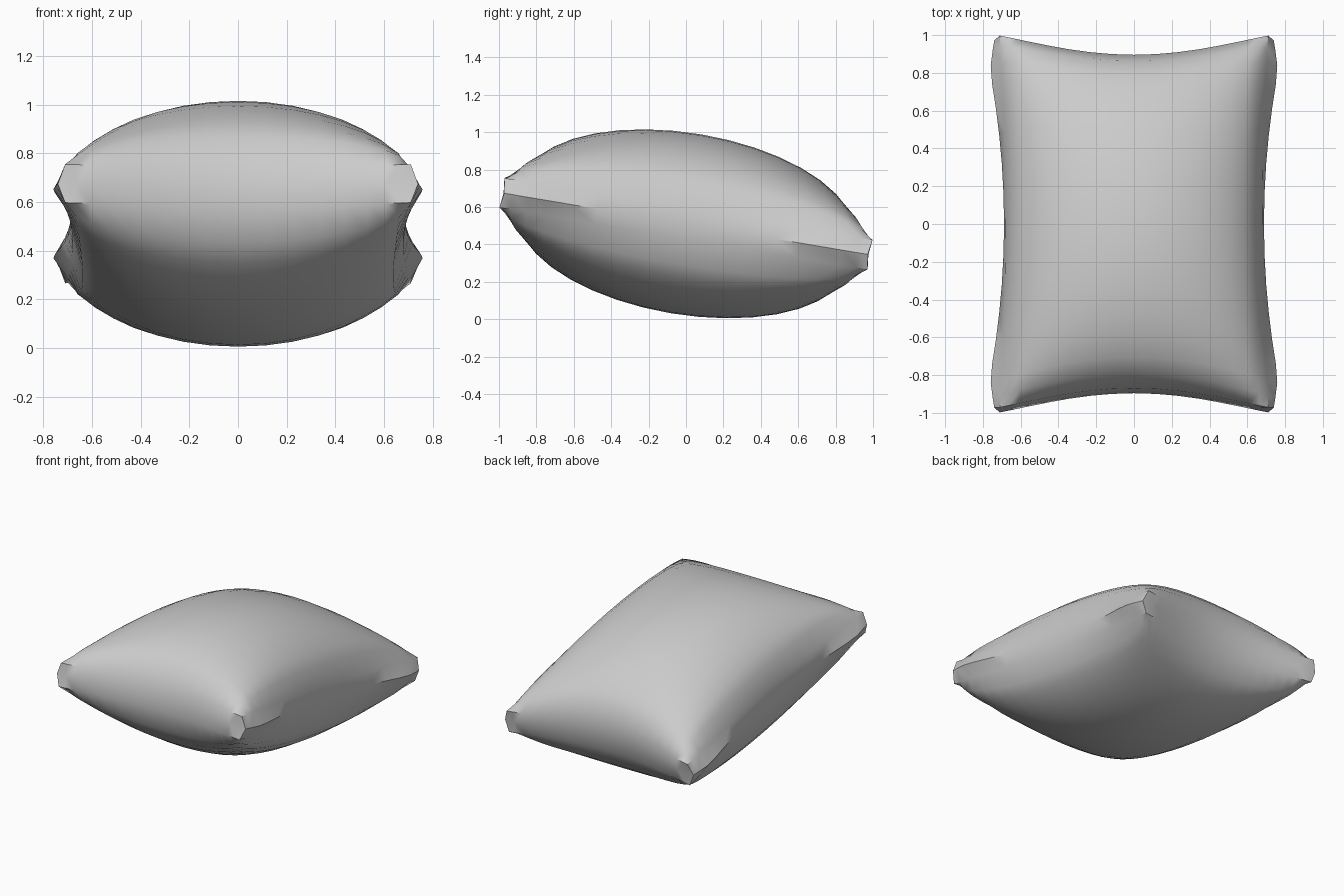
import bpy, bmesh
from math import sin, pi, sqrt, radians

if "Cube" in bpy.data.objects:
    bpy.data.objects.remove(bpy.data.objects["Cube"])

N = 16                      # divisions across the cushion
RIM, PUFF = 0.08, 0.405     # half height of edge band, extra loft in the middle


def param(k):
    # spacing that gets tighter towards the edges
    t = 2 * k / N - 1
    return 0.4 * t + 0.6 * sin(t * pi / 2)


def plan(u, v):
    # pinched rectangle with pulled-out corners
    x = u * (0.68 + 0.03 * v * v)
    y = v * (0.895 + 0.103 * u * u * (1.3 - 0.3 * u * u))
    return x, y


def bulge(v):
    # outward ridge on the long side bands, strongest just before the corners
    a = abs(v)
    return 0.008 + 0.055 * (a / 0.82) ** 2 if a < 0.82 else 0.063 - 0.033 * (a - 0.82) / 0.18


bm = bmesh.new()

# padded top and bottom faces
grids = {}
for side in (1, -1):
    g = {}
    for i in range(N + 1):
        for j in range(N + 1):
            u, v = param(i), param(j)
            x, y = plan(u, v)
            loft = sqrt(max(0, (1 - u * u) * (1 - v * v)))
            g[i, j] = bm.verts.new((x, y, side * (RIM + PUFF * loft)))
    for i in range(N):
        for j in range(N):
            bm.faces.new((g[i, j], g[i + 1, j], g[i + 1, j + 1], g[i, j + 1]))
    grids[side] = g

# edge band with a middle row
loop = [(i, 0) for i in range(N)] + [(N, j) for j in range(N)] \
    + [(i, N) for i in range(N, 0, -1)] + [(0, j) for j in range(N, 0, -1)]
mid = []
for i, j in loop:
    u, v = param(i), param(j)
    x, y = plan(u, v)
    if i in (0, N):
        x += bulge(v) * (1 if i else -1)
        if j in (0, N):
            y *= 0.988
    mid.append(bm.verts.new((x, y, 0)))
for k, key in enumerate(loop):
    n = (k + 1) % len(loop)
    for side in (1, -1):
        g = grids[side]
        bm.faces.new((mid[k], mid[n], g[loop[n]], g[key]))

bmesh.ops.recalc_face_normals(bm, faces=bm.faces)
mesh = bpy.data.meshes.new("cushion")
bm.to_mesh(mesh)
bm.free()

# cushion leans down towards the back
cushion = bpy.data.objects.new("cushion", mesh)
bpy.context.collection.objects.link(cushion)
cushion.rotation_euler.x = radians(-9.55)
cushion.location.z = 0.51
bpy.context.view_layer.objects.active = cushion
cushion.select_set(True)
bpy.ops.object.shade_smooth_by_angle(angle=radians(40))
